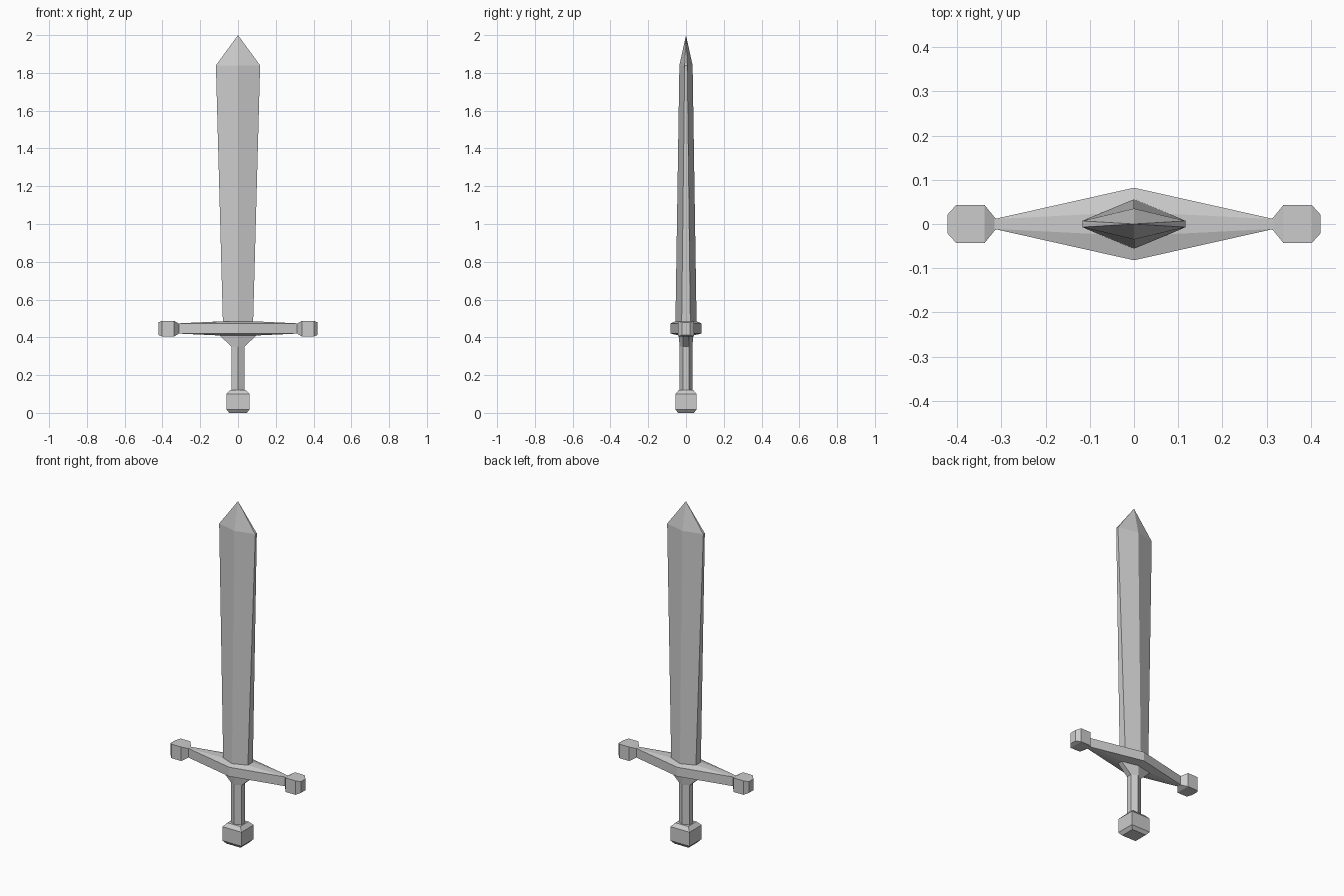
import bpy
import bmesh

if "Cube" in bpy.data.objects:
    bpy.data.objects.remove(bpy.data.objects["Cube"])


def loft(name, rings, tip=None):
    """Skin a stack of equal-length 3D rings into a closed flat-shaded mesh."""
    bm = bmesh.new()
    rows = [[bm.verts.new(p) for p in ring] for ring in rings]
    n = len(rows[0])
    for a, b in zip(rows, rows[1:]):
        for i in range(n):
            j = (i + 1) % n
            bm.faces.new((a[i], a[j], b[j], b[i]))
    bm.faces.new(rows[0])
    if tip:
        apex = bm.verts.new(tip)
        for i in range(n):
            bm.faces.new((rows[-1][i], rows[-1][(i + 1) % n], apex))
    else:
        bm.faces.new(rows[-1])
    bmesh.ops.recalc_face_normals(bm, faces=bm.faces)
    mesh = bpy.data.meshes.new(name)
    bm.to_mesh(mesh)
    bm.free()
    obj = bpy.data.objects.new(name, mesh)
    bpy.context.collection.objects.link(obj)
    return obj


def hexagon(z, w, e, t):
    """Half width w, half edge thickness e, half ridge thickness t."""
    return [(w, -e, z), (w, e, z), (0, t, z), (-w, e, z), (-w, -e, z), (0, -t, z)]


def square(z, x, y):
    return [(x, -y, z), (x, y, z), (-x, y, z), (-x, -y, z)]


# Blade: widens and thins towards the point
loft("blade", [hexagon(0.48, 0.08, 0.023, 0.056),
               hexagon(1.84, 0.117, 0.007, 0.035)], tip=(0, 0, 2.0))

# Crossguard: long diamond with gently sloped top and bottom
loft("crossguard", [hexagon(0.41, 0.10, 0.015, 0.037),
                    hexagon(0.42, 0.317, 0.011, 0.082),
                    hexagon(0.474, 0.317, 0.011, 0.082),
                    hexagon(0.485, 0.08, 0.023, 0.056)])

# Guard end blocks, mirrored left and right
stations = [(0.312, 0.011, 0.026), (0.338, 0.043, 0.041),
            (0.402, 0.043, 0.041), (0.422, 0.021, 0.033)]
for side, sx in (("left", -1), ("right", 1)):
    loft(f"guard_end_{side}",
         [[(sx * x, -y, 0.446 - h), (sx * x, y, 0.446 - h),
           (sx * x, y, 0.446 + h), (sx * x, -y, 0.446 + h)]
          for x, y, h in stations])

# Grip: hexagonal, flaring sideways under the guard
loft("grip", [hexagon(0.11, 0.035, 0.016, 0.035),
              hexagon(0.352, 0.035, 0.016, 0.035),
              hexagon(0.412, 0.10, 0.015, 0.037)])

# Pommel: block with chamfered top and bottom
loft("pommel", [square(0.0, 0.046, 0.042), square(0.018, 0.062, 0.056),
                square(0.1, 0.062, 0.056), square(0.121, 0.042, 0.038)])
